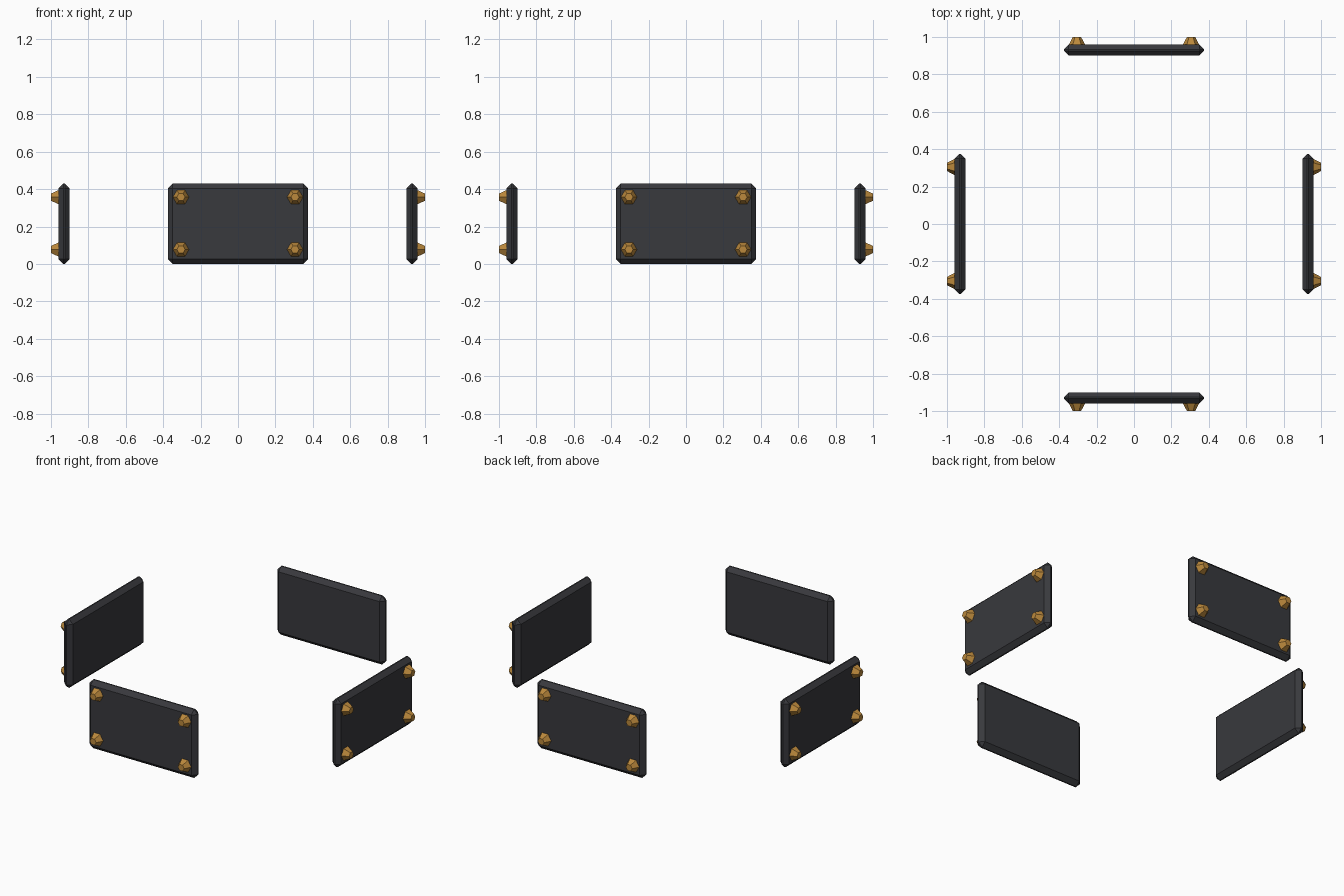
import bpy, bmesh
from math import pi
from mathutils import Matrix, Vector

if "Cube" in bpy.data.objects:
    bpy.data.objects.remove(bpy.data.objects["Cube"])


def material(name, color):
    m = bpy.data.materials.new(name)
    m.diffuse_color = color
    m.use_nodes = True
    m.node_tree.nodes["Principled BSDF"].inputs["Base Color"].default_value = m.diffuse_color
    return m


dark = material("dark_iron", (0.04, 0.041, 0.047, 1))
brass = material("brass", (0.5, 0.25, 0.045, 1))


def add_object(name, bm, mat, turn):
    bmesh.ops.transform(bm, matrix=turn, verts=bm.verts)
    mesh = bpy.data.meshes.new(name)
    bm.to_mesh(mesh)
    bm.free()
    mesh.materials.append(mat)
    obj = bpy.data.objects.new(name, mesh)
    bpy.context.collection.objects.link(obj)
    return obj


for i, side in enumerate(("front", "right", "back", "left")):
    turn = Matrix.Rotation(i * pi / 2, 4, 'Z')

    # chamfered plate
    bm = bmesh.new()
    bmesh.ops.create_cube(bm, size=1, matrix=Matrix.Translation((0, -0.93, 0.215))
                          @ Matrix.Diagonal((0.75, 0.06, 0.43, 1)))
    bmesh.ops.bevel(bm, geom=bm.edges[:], offset=0.026, offset_type='OFFSET',
                    segments=1, affect='EDGES')
    add_object(side + "_plate", bm, dark, turn)

    # four tapered hexagonal studs on the outer face
    bm = bmesh.new()
    for x in (-0.305, 0.305):
        for z in (0.077, 0.357):
            place = (Matrix.Translation((x, -0.979, z))
                     @ Matrix.Rotation(pi / 2, 4, 'X') @ Matrix.Rotation(pi / 2, 4, 'Z'))
            # turn the hexagon so two corners point sideways
            new = bmesh.ops.create_cone(bm, cap_ends=True, segments=6, radius1=0.044,
                                        radius2=0.022, depth=0.042)["verts"]
            if max(abs(v.co.x) for v in new) > max(abs(v.co.y) for v in new):
                place = place @ Matrix.Rotation(pi / 2, 4, 'Z')
            bmesh.ops.transform(bm, matrix=place, verts=new)
    add_object(side + "_studs", bm, brass, turn)
